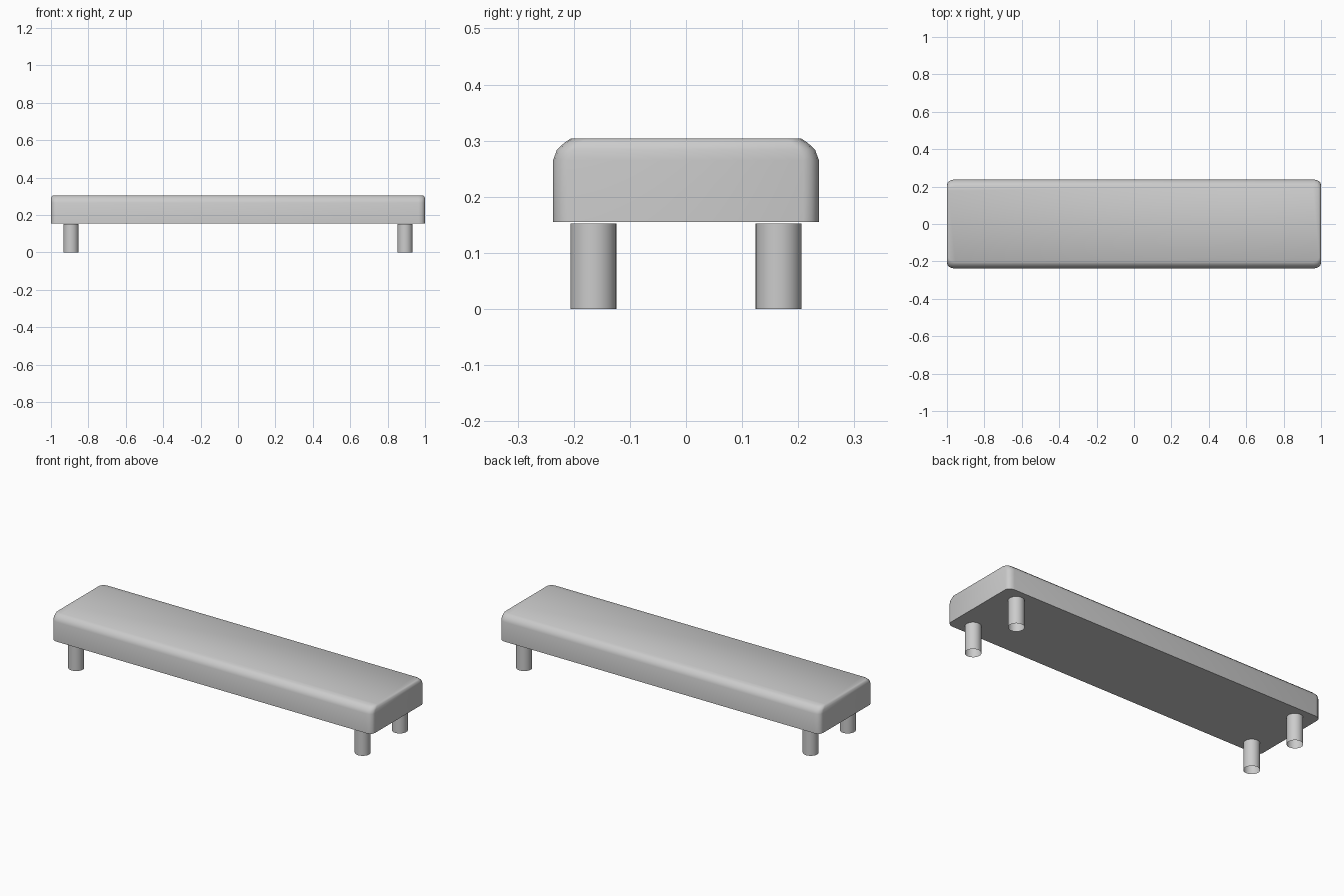
import bpy, bmesh, math

if "Cube" in bpy.data.objects:
    bpy.data.objects.remove(bpy.data.objects["Cube"])


def finish(name, bm, angle):
    bmesh.ops.recalc_face_normals(bm, faces=bm.faces)
    mesh = bpy.data.meshes.new(name)
    bm.to_mesh(mesh)
    bm.free()
    ob = bpy.data.objects.new(name, mesh)
    bpy.context.collection.objects.link(ob)
    bpy.ops.object.select_all(action='DESELECT')
    ob.select_set(True)
    bpy.context.view_layer.objects.active = ob
    bpy.ops.object.shade_smooth_by_angle(angle=math.radians(angle))
    return ob


def ring(bm, z, hx, hy, rx=0.035, ry=0.028, steps=3):
    """Rectangle with rounded corners at height z."""
    verts = []
    for quarter, (sx, sy) in enumerate(((1, 1), (-1, 1), (-1, -1), (1, -1))):
        for i in range(steps + 1):
            a = math.pi / 2 * (quarter + i / steps)
            verts.append(bm.verts.new((sx * (hx - rx) + rx * math.cos(a),
                                       sy * (hy - ry) + ry * math.sin(a), z)))
    return verts


# Bench slab: flat underside, rounded long top edges, nearly square ends
bm = bmesh.new()
profile = [(0.155, 1.0, 0.237), (0.265, 1.0, 0.237), (0.284, 1.0, 0.230),
           (0.297, 0.998, 0.216), (0.304, 0.990, 0.205)]
rings = [ring(bm, *p) for p in profile]
n = len(rings[0])
for lo, hi in zip(rings, rings[1:]):
    for i in range(n):
        j = (i + 1) % n
        bm.faces.new((lo[i], lo[j], hi[j], hi[i]))
bm.faces.new(rings[0][::-1])
bm.faces.new(rings[-1])
finish("seat_slab", bm, 40)

# Four open tubular legs
for sx, side in ((-1, "left"), (1, "right")):
    for sy, end in ((-1, "front"), (1, "back")):
        bm = bmesh.new()
        bmesh.ops.create_cone(bm, cap_ends=False, segments=32,
                              radius1=0.041, radius2=0.041, depth=0.152)
        leg = finish(f"{end}_{side}_leg", bm, 40)
        leg.location = (sx * 0.893, sy * 0.165, 0.076)
